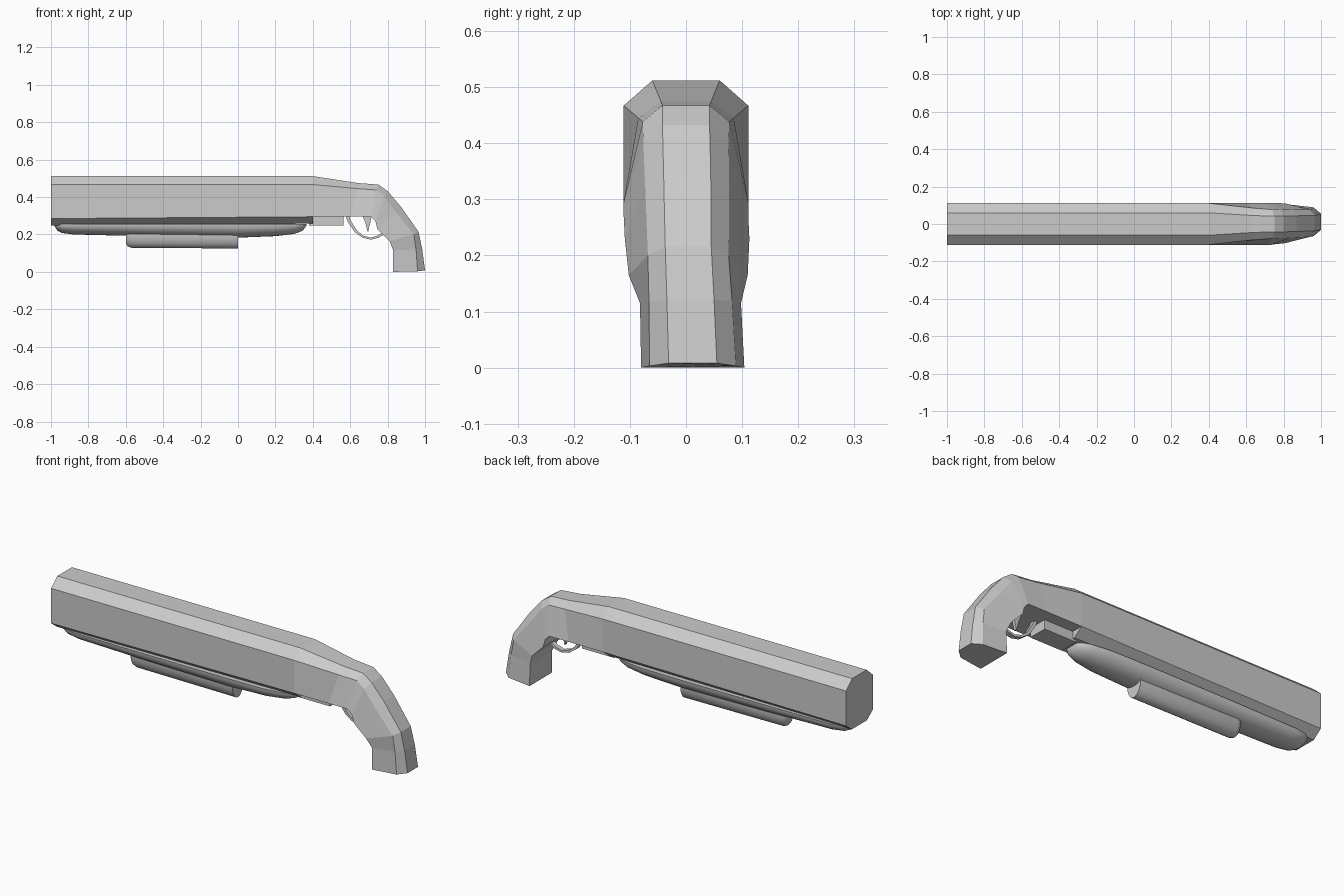
import bpy, bmesh
from math import pi, sin, cos, radians

cube = bpy.data.objects.get("Cube")
if cube:
    bpy.data.objects.remove(cube, do_unlink=True)

grey = bpy.data.materials.new("plain_grey")
grey.use_nodes = True
COLOUR = (0.6, 0.6, 0.6, 1)
grey.diffuse_color = COLOUR
grey.node_tree.nodes["Principled BSDF"].inputs["Base Color"].default_value = COLOUR


def loft(name, rings, smooth=None):
    """Skin a list of equal-length closed rings and cap both ends."""
    bm = bmesh.new()
    loops = [[bm.verts.new(p) for p in ring] for ring in rings]
    n = len(loops[0])
    for a, b in zip(loops, loops[1:]):
        for i in range(n):
            j = (i + 1) % n
            bm.faces.new((a[i], a[j], b[j], b[i]))
    bm.faces.new(loops[0])
    bm.faces.new(loops[-1])
    bmesh.ops.recalc_face_normals(bm, faces=bm.faces)
    mesh = bpy.data.meshes.new(name)
    bm.to_mesh(mesh)
    bm.free()
    mesh.materials.append(grey)
    obj = bpy.data.objects.new(name, mesh)
    bpy.context.collection.objects.link(obj)
    if smooth:
        bpy.ops.object.select_all(action='DESELECT')
        obj.select_set(True)
        bpy.context.view_layer.objects.active = obj
        bpy.ops.object.shade_smooth_by_angle(angle=radians(smooth))
    return obj


def mirrored_ring(points, shift=0):
    """Closed ring from (x, z, half width) points, mirrored across y."""
    left = [(x, w + shift, z) for x, z, w in points]
    right = [(x, -w + shift, z) for x, z, w in reversed(points)]
    return left + right


def barrel_ring(x, low, bottom):
    return mirrored_ring([(x, .512, .06), (x, .467, .111), (x, low, .111), (x, bottom, .062)])


# Eight-sided barrel housing
loft("barrel_housing", [barrel_ring(-1, .285, .248), barrel_ring(.4, .295, .258)])

# Stock and grip: (spine), (bevelled edge), (inner edge), sideways shift
stations = [
    ((.4, .512, .06), (.4, .467, .111), (.4, .295, .111), 0),
    ((.64, .475, .045), (.64, .445, .085), (.6, .295, .111), 0),
    ((.75, .467, .042), (.74, .438, .077), (.71, .295, .111), 0),
    ((.8, .432, .042), (.78, .405, .076), (.735, .27, .111), 0),
    ((.87, .35, .042), (.84, .325, .075), (.745, .23, .111), .002),
    ((.965, .215, .041), (.94, .2, .072), (.81, .165, .106), .004),
    ((.985, .12, .042), (.952, .12, .074), (.83, .115, .09), .008),
    ((1, .008, .043), (.96, .003, .077), (.83, 0, .092), .012),
]
loft("stock_and_grip", [mirrored_ring(s[:3], s[3]) for s in stations])

# Receiver block under the stock
loft("receiver_block", [mirrored_ring([(x, .31, .05), (x, .247, .05)]) for x in (.38, .565)])


def half_round(x, top, depth, width, steps=14):
    ring = []
    for i in range(steps + 1):
        a = pi * i / steps
        ring.append((x, width * cos(a), top - depth * sin(a)))
    return ring


# Rounded fore-end and the smaller tube below it
fore = [(-.98, .012, .04), (-.965, .035, .06), (-.94, .047, .073), (-.88, .055, .082),
        (-.5, .064, .086), (0, .072, .086), (.2, .064, .083), (.3, .052, .07),
        (.345, .036, .054), (.365, .01, .035)]
loft("fore_end", [half_round(x, .255, d, w) for x, d, w in fore], 50)

tube = [(-.6, .055, .03), (-.59, .068, .042), (-.57, .076, .048), (0, .08, .048)]
loft("pump_tube", [half_round(x, .205, d, w) for x, d, w in tube], 50)


# Trigger guard: a thin strip swept along a bow
bow = [(.575, .3), (.59, .262), (.625, .212), (.665, .183), (.71, .172), (.75, .182), (.79, .205)]
guard = []
for x, z in bow:
    guard.append([(x, .012, z), (x, -.012, z), (x + .012 * (.7 - x) / .1, -.012, z + .011),
                  (x + .012 * (.7 - x) / .1, .012, z + .011)])
loft("trigger_guard", guard, 40)

# Trigger: a small tapering curved blade
blade = [(.665, .715, .3), (.68, .708, .265), (.688, .7, .235), (.692, .696, .215)]
loft("trigger", [[(a, .008, z), (b, .008, z), (b, -.008, z), (a, -.008, z)] for a, b, z in blade])
